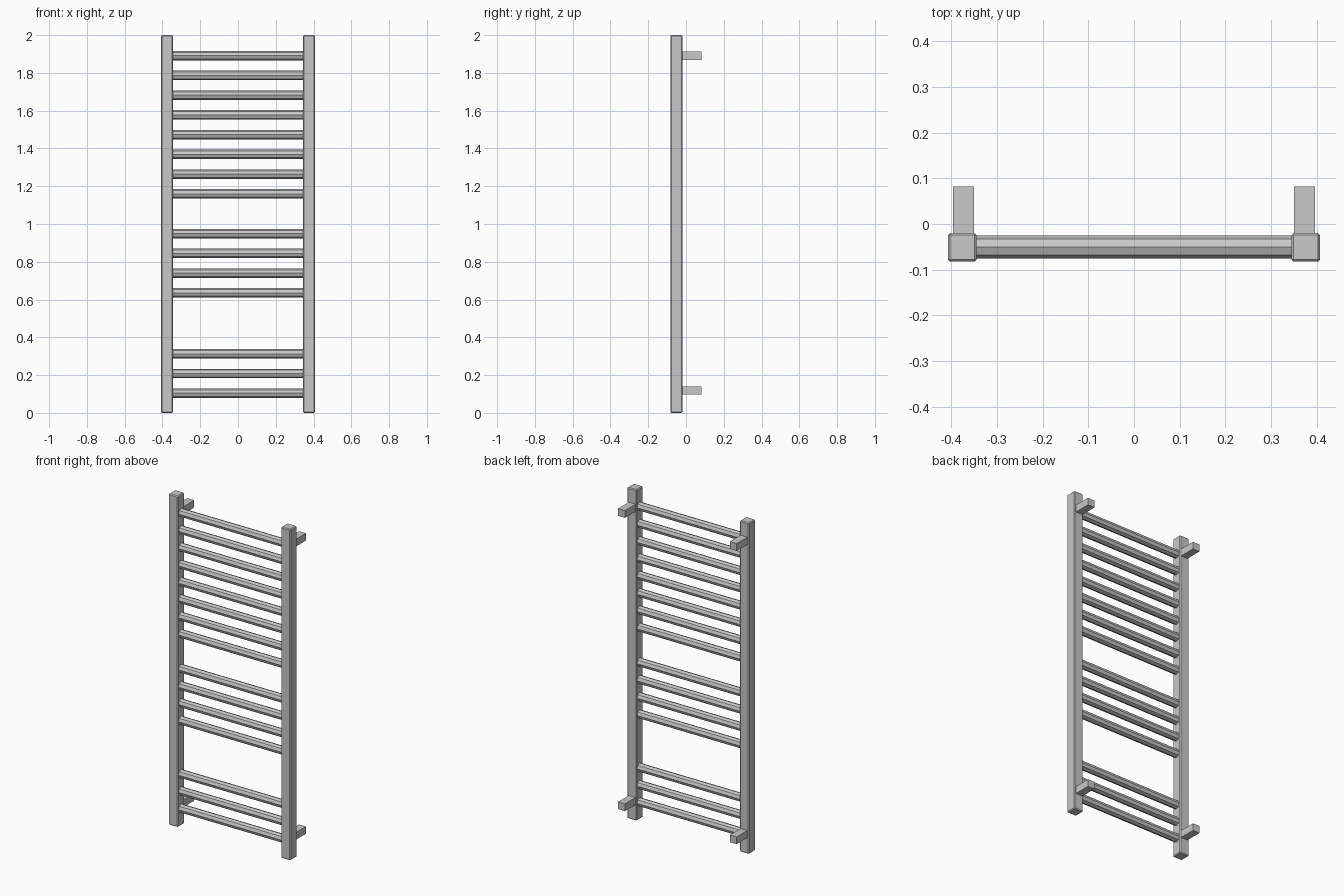
import bpy
import math

default = bpy.data.objects.get("Cube")
if default:
    bpy.data.objects.remove(default, do_unlink=True)

# Single brushed-metal grey
grey = bpy.data.materials.new("metal_grey")
grey.use_nodes = True
COLOUR = (0.58, 0.58, 0.58, 1)
grey.diffuse_color = COLOUR
grey.node_tree.nodes["Principled BSDF"].inputs["Base Color"].default_value = COLOUR


def box(name, size, centre, bevel=0):
    bpy.ops.mesh.primitive_cube_add(size=1, location=centre)
    ob = bpy.context.object
    ob.name = name
    ob.scale = size
    bpy.ops.object.transform_apply(location=False, rotation=False, scale=True)
    ob.data.materials.append(grey)
    if bevel:
        mod = ob.modifiers.new("edge_bevel", "BEVEL")
        mod.width = bevel
        mod.segments = 1
    return ob


def rung(name, z):
    # Octagonal bar with a corner pointing up
    bpy.ops.mesh.primitive_cylinder_add(
        vertices=8, radius=0.025, depth=0.72,
        location=(0, -0.05, z), rotation=(0, math.pi / 2, 0))
    ob = bpy.context.object
    ob.name = name
    ob.data.materials.append(grey)


# Upright posts and the wall brackets behind them
for side, sx in (("left", 1), ("right", -1)):
    box(f"{side}_post", (0.063, 0.063, 2), (sx * 0.376, -0.051, 1), 0.005)
    for level, z in (("upper", 1.891), ("lower", 0.119)):
        box(f"{side}_{level}_bracket", (0.046, 0.113, 0.044),
            (sx * 0.3735, 0.026, z))

# Three groups of rungs: top height and count
STEP = 0.1045
for group, top, count in (("upper", 1.891, 8), ("middle", 0.949, 4), ("lower", 0.313, 3)):
    for i in range(count):
        rung(f"{group}_rung_{i + 1}", top - i * STEP)
